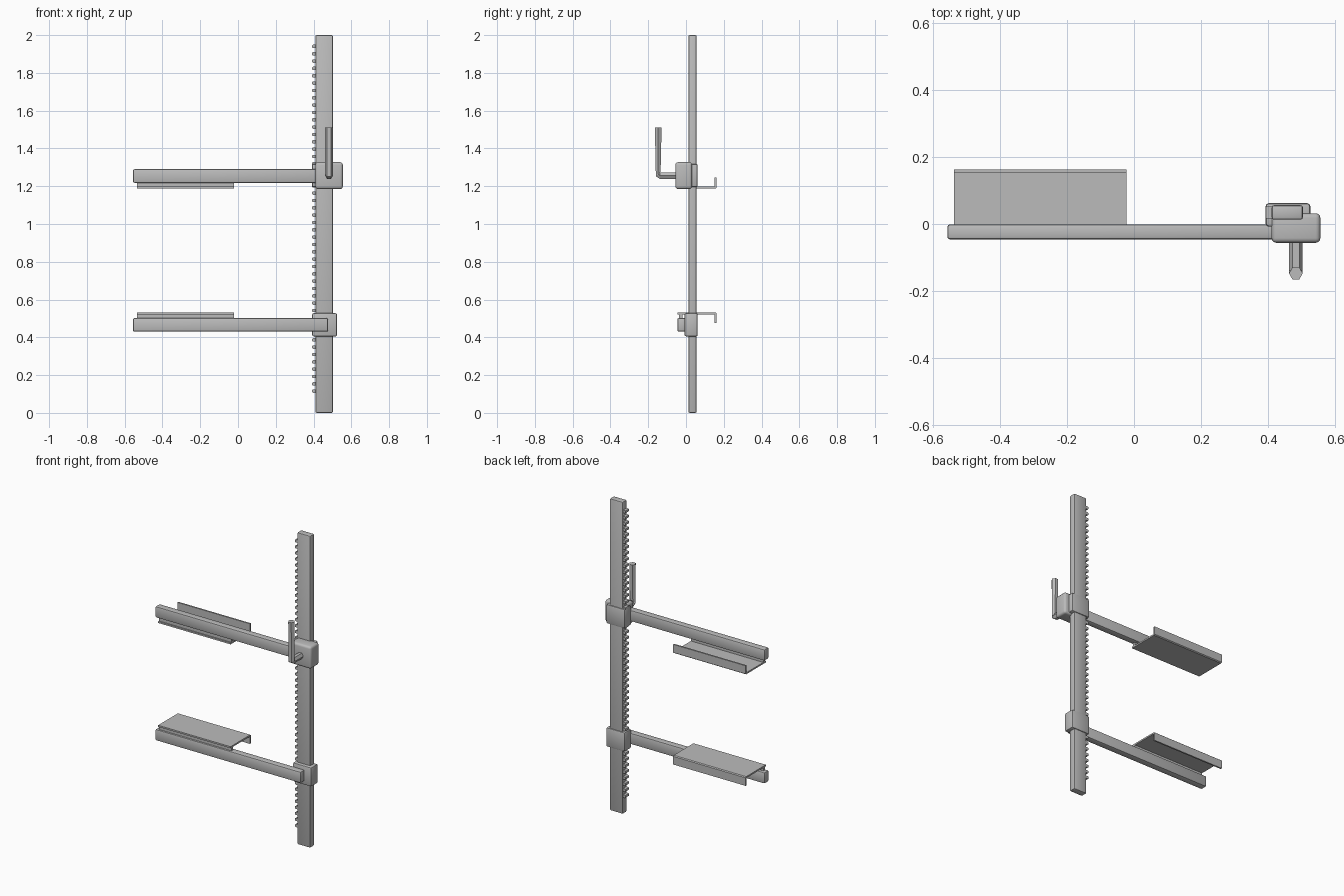
import bpy, bmesh, math
from mathutils import Vector

cube = bpy.data.objects.get("Cube")
if cube:
    bpy.data.objects.remove(cube)

# Single brushed metal colour
steel = bpy.data.materials.new("steel grey")
steel.use_nodes = True
steel.diffuse_color = (0.5, 0.5, 0.5, 1)
steel.node_tree.nodes["Principled BSDF"].inputs["Base Color"].default_value = (0.5, 0.5, 0.5, 1)


def finish(name, bm):
    bmesh.ops.recalc_face_normals(bm, faces=bm.faces)
    mesh = bpy.data.meshes.new(name)
    bm.to_mesh(mesh)
    bm.free()
    mesh.materials.append(steel)
    obj = bpy.data.objects.new(name, mesh)
    bpy.context.collection.objects.link(obj)
    return obj


def add_box(bm, lo, hi):
    lo, hi = Vector(lo), Vector(hi)
    verts = bmesh.ops.create_cube(bm, size=1)["verts"]
    for v in verts:
        v.co = (lo + hi) / 2 + v.co * (hi - lo)


def box(name, lo, hi, bevel=0.0, segments=2):
    bm = bmesh.new()
    add_box(bm, lo, hi)
    if bevel:
        bmesh.ops.bevel(bm, geom=bm.edges[:], offset=bevel, segments=segments,
                        profile=0.5, affect='EDGES')
    return finish(name, bm)


# Toothed rail
box("rail", (0.41, 0.013, 0), (0.503, 0.056, 2), 0.007)
bm = bmesh.new()
count = 48
for i in range(count):
    z = 0.115 + i * (1.94 - 0.115) / (count - 1)
    add_box(bm, (0.392, 0.017, z - 0.009), (0.42, 0.052, z + 0.009))
bmesh.ops.bevel(bm, geom=[e for e in bm.edges if abs(e.verts[0].co.y - e.verts[1].co.y) > 0.01
                          and e.verts[0].co.x < 0.4],
                offset=0.006, segments=2, profile=0.5, affect='EDGES')
finish("rail_teeth", bm)

# Sliding sleeves and gear housing
box("lower_sleeve", (0.392, -0.008, 0.405), (0.525, 0.062, 0.528), 0.009)
box("upper_sleeve", (0.392, -0.008, 1.195), (0.525, 0.062, 1.318), 0.009)
box("gear_housing", (0.41, -0.056, 1.185), (0.555, 0.032, 1.327), 0.014, 3)

# Arms
box("lower_arm", (-0.556, -0.046, 0.43), (0.476, -0.001, 0.502), 0.008)
box("upper_arm", (-0.556, -0.046, 1.218), (0.43, -0.001, 1.29), 0.008)


# Bent blades, with a spacer bar joining each one to its arm
def blade(prefix, arm_z, side):
    x0, x1 = -0.536, -0.022
    outer, inner, tip = (arm_z + side * d for d in (0.03, 0.02, -0.027))
    edge = arm_z + side * 0.025
    profile = [(-0.044, outer), (0.156, outer), (0.162, edge), (0.162, tip),
               (0.152, tip), (0.152, inner), (-0.044, inner)]
    bm = bmesh.new()
    face = bm.faces.new([bm.verts.new((x0, y, z)) for y, z in profile])
    ext = bmesh.ops.extrude_face_region(bm, geom=[face])["geom"]
    bmesh.ops.translate(bm, vec=(x1 - x0, 0, 0),
                        verts=[g for g in ext if isinstance(g, bmesh.types.BMVert)])
    finish(prefix + "_blade", bm)
    zs = sorted((arm_z - side * 0.004, arm_z + side * 0.022))
    box(prefix + "_blade_spacer", (x0, -0.036, zs[0]), (x1, -0.018, zs[1]))


blade("lower", 0.502, 1)
blade("upper", 1.218, -1)

# Six-sided crank handle swept round its elbow
bm = bmesh.new()
path = [(-0.04, 1.256, 90), (-0.138, 1.256, 90), (-0.147, 1.265, 45), (-0.147, 1.51, 0)]
rings = []
for y, z, tilt in path:
    t = math.radians(tilt)
    ring = []
    for k in range(6):
        a = k * math.pi / 3
        u, w = 0.0205 * math.cos(a), 0.0205 * math.sin(a)
        ring.append(bm.verts.new((0.482 + u, y + w * math.cos(t), z + w * math.sin(t))))
    rings.append(ring)
for r, s in zip(rings, rings[1:]):
    for k in range(6):
        n = (k + 1) % 6
        bm.faces.new((r[k], r[n], s[n], s[k]))
bm.faces.new(rings[0])
bm.faces.new(rings[-1])
finish("crank_handle", bm)

# Smooth the rounded edges only
bpy.ops.object.select_all(action='DESELECT')
for obj in bpy.context.collection.objects:
    if obj.type == 'MESH' and obj.name in ("rail", "rail_teeth", "gear_housing", "lower_sleeve",
                                           "upper_sleeve", "lower_arm", "upper_arm"):
        obj.select_set(True)
        bpy.context.view_layer.objects.active = obj
bpy.ops.object.shade_smooth_by_angle(angle=math.radians(35))
